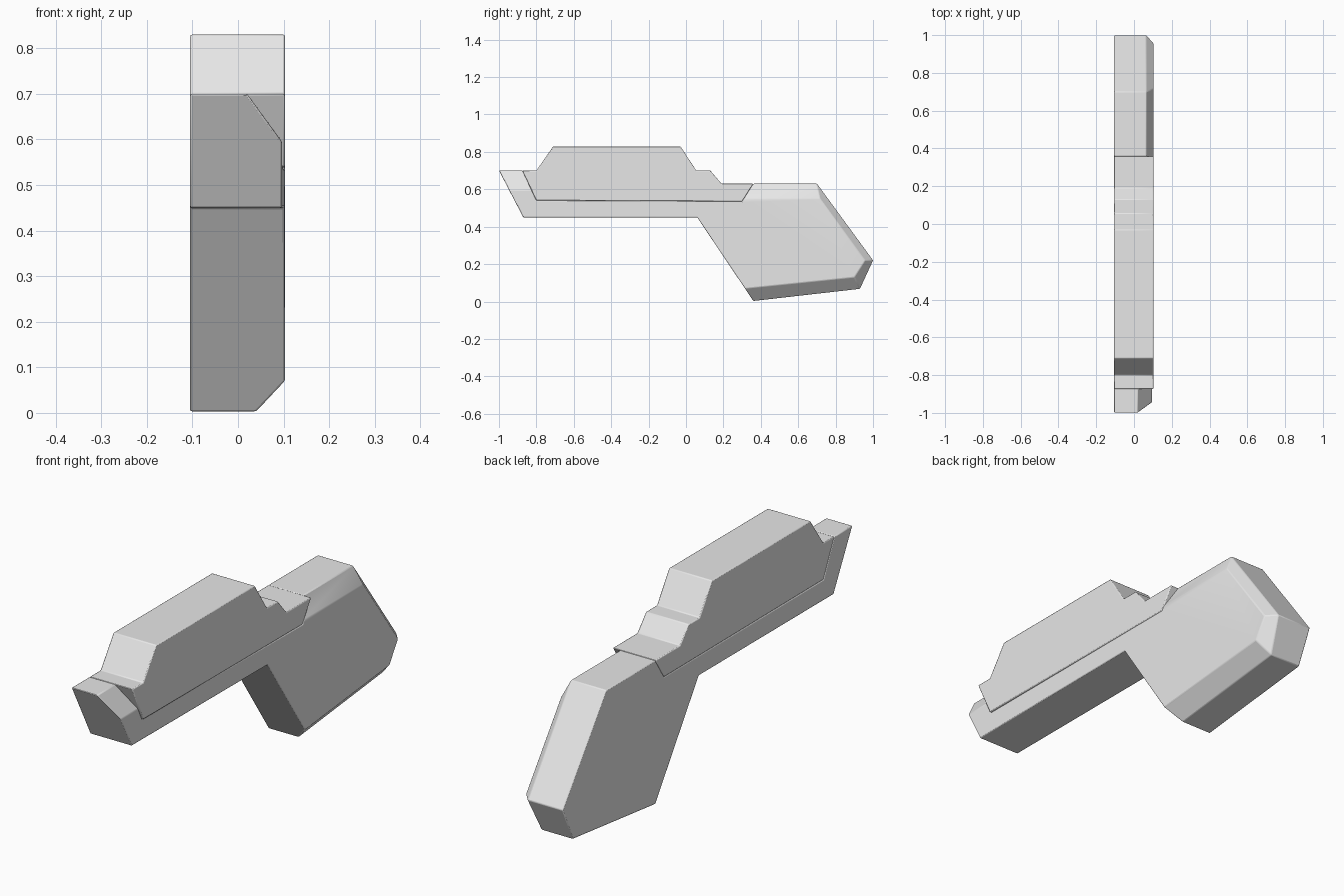
import bpy, bmesh

if "Cube" in bpy.data.objects:
    bpy.data.objects.remove(bpy.data.objects["Cube"])

grey = bpy.data.materials.new("plain grey")
grey.diffuse_color = (0.8, 0.8, 0.8, 1)
grey.use_nodes = True
grey.node_tree.nodes["Principled BSDF"].inputs["Base Color"].default_value = grey.diffuse_color
LEFT = -0.105


def build(name, rows):
    """Each row: outer y, z, outer right x, then side-face y, z, x (chamfered where they differ)."""
    bm = bmesh.new()
    left = [bm.verts.new((LEFT, r[0], r[1])) for r in rows]
    rim, side = [], []
    for y, z, x, sy, sz, sx in rows:
        v = bm.verts.new((x, y, z))
        rim.append(v)
        same = (x, y, z) == (sx, sy, sz)
        side.append(v if same else bm.verts.new((sx, sy, sz)))
    n = len(rows)
    bm.faces.new(left)
    bm.faces.new(side[::-1])
    for i in range(n):
        j = (i + 1) % n
        bm.faces.new((left[i], left[j], rim[j], rim[i]))
        strip = list(dict.fromkeys((rim[i], rim[j], side[j], side[i])))
        if len(strip) > 2:
            bm.faces.new(strip)
    bmesh.ops.recalc_face_normals(bm, faces=bm.faces)
    bmesh.ops.dissolve_limit(bm, angle_limit=0.01, verts=bm.verts, edges=bm.edges)
    me = bpy.data.meshes.new(name)
    bm.to_mesh(me)
    bm.free()
    me.materials.append(grey)
    ob = bpy.data.objects.new(name, me)
    bpy.context.collection.objects.link(ob)
    # small rounded edges
    bev = ob.modifiers.new("edge rounding", 'BEVEL')
    bev.width = 0.004
    bev.segments = 2
    bev.limit_method = 'ANGLE'
    bev.angle_limit = 0.4
    bpy.ops.object.select_all(action='DESELECT')
    ob.select_set(True)
    bpy.context.view_layer.objects.active = ob
    bpy.ops.object.shade_smooth_by_angle(angle=0.6)
    return ob


def plain(y, z, x):
    return (y, z, x, y, z, x)


# lower body with angled grip, chamfered on the right side only
build("lower_body", [
    (-1.0, 0.70, 0.02, -0.945, 0.595, 0.096),
    plain(-0.87, 0.45, 0.096),
    plain(0.06, 0.45, 0.102),
    (0.36, 0.003, 0.04, 0.315, 0.07, 0.103),
    (0.93, 0.068, 0.045, 0.90, 0.13, 0.103),
    (1.0, 0.22, 0.065, 0.957, 0.22, 0.103),
    (0.70, 0.63, 0.065, 0.716, 0.55, 0.103),
    (0.36, 0.63, 0.065, 0.3095, 0.55, 0.103),
    plain(0.30, 0.535, 0.103),
    plain(-0.80, 0.54, 0.097),
    (-0.875, 0.70, 0.02, -0.826, 0.595, 0.097),
])

# upper block sitting in the recess
upper = [(-0.875, 0.70), (-0.80, 0.54), (0.30, 0.535), (0.36, 0.63),
         (0.19, 0.63), (0.13, 0.70), (0.055, 0.70), (-0.03, 0.83),
         (-0.71, 0.83), (-0.80, 0.70)]
build("upper_block", [plain(y, z, 0.103) for y, z in upper])
